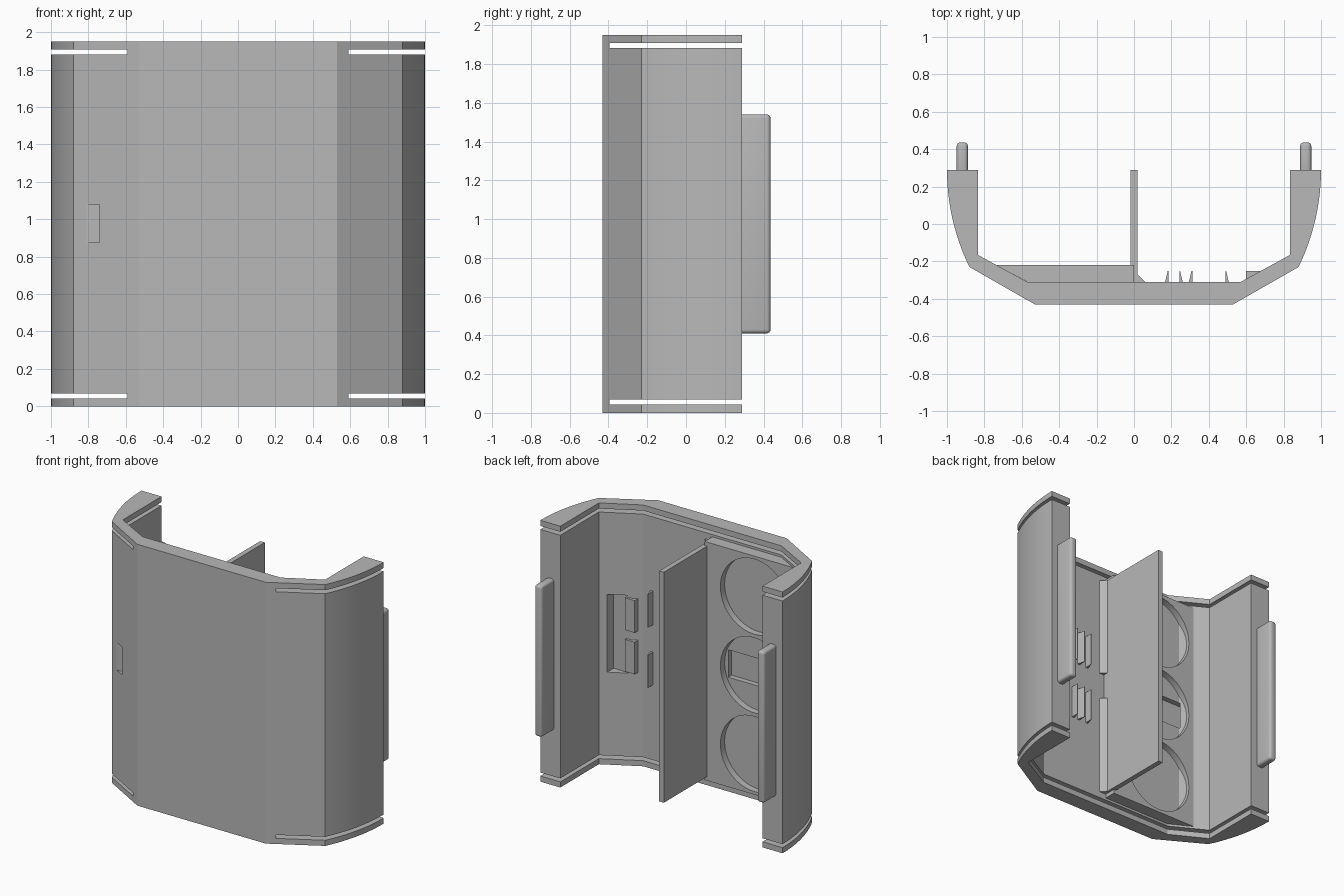
import bpy, bmesh, math

if "Cube" in bpy.data.objects:
    bpy.data.objects.remove(bpy.data.objects["Cube"], do_unlink=True)

grey = bpy.data.materials.new("plain grey")
grey.use_nodes = True
grey.diffuse_color = (0.48, 0.48, 0.48, 1)
grey.node_tree.nodes["Principled BSDF"].inputs["Base Color"].default_value = (0.48, 0.48, 0.48, 1)

HEIGHT = 1.95
MID = HEIGHT / 2


def prism(name, outline, z0, z1):
    """Extrude a plan outline from z0 to z1."""
    bm = bmesh.new()
    base = bm.faces.new([bm.verts.new((x, y, z0)) for x, y in outline])
    ext = bmesh.ops.extrude_face_region(bm, geom=[base])
    tops = [v for v in ext["geom"] if isinstance(v, bmesh.types.BMVert)]
    bmesh.ops.translate(bm, verts=tops, vec=(0, 0, z1 - z0))
    bmesh.ops.recalc_face_normals(bm, faces=bm.faces)
    mesh = bpy.data.meshes.new(name)
    bm.to_mesh(mesh)
    bm.free()
    mesh.materials.append(grey)
    obj = bpy.data.objects.new(name, mesh)
    bpy.context.collection.objects.link(obj)
    return obj


def box(name, x0, x1, y0, y1, z0, z1):
    return prism(name, [(x0, y0), (x1, y0), (x1, y1), (x0, y1)], z0, z1)


def activate(obj):
    bpy.ops.object.select_all(action="DESELECT")
    obj.select_set(True)
    bpy.context.view_layer.objects.active = obj


def apply(obj, mod):
    activate(obj)
    bpy.ops.object.modifier_apply(modifier=mod.name)


def cut(obj, cutter):
    mod = obj.modifiers.new("cut", "BOOLEAN")
    mod.operation = "DIFFERENCE"
    mod.solver = "EXACT"
    mod.object = cutter
    apply(obj, mod)
    bpy.data.objects.remove(cutter, do_unlink=True)


def smooth(obj, degrees):
    activate(obj)
    bpy.ops.object.shade_smooth_by_angle(angle=math.radians(degrees))


# Shell: faceted front with curved side wings
BACK = 0.29
radius, sweep, steps = 1.187, math.asin(0.52 / 1.187), 12
arc = [(1 - radius + radius * math.cos(sweep * i / steps),
        BACK - radius * math.sin(sweep * i / steps)) for i in range(steps + 1)]
half = [(0.57, -0.31), (0.835, -0.165), (0.835, BACK)] + arc + [(0.53, -0.43)]
shell = prism("shell", half + [(-x, y) for x, y in reversed(half)], 0, HEIGHT)

# Grooves near the top and bottom edges, open through the wings
for z in (0.042, HEIGHT - 0.068):
    cut(shell, box("groove_cutter", -1.2, 1.2, -0.395, 0.5, z, z + 0.026))

# Pocket in the left angled wall, cable channel on the right
CH0, CH1 = 0.875, 1.08


def channel():
    return box("channel_cutter", -1.2, -0.16, -0.31, -0.268, CH0, CH1)


cut(shell, box("pocket_cutter", 0.6, 0.785, -0.268, -0.1, 0.69, 1.27))
cut(shell, channel())
smooth(shell, 15)

# Holder plate with three round recesses
plate = prism("holder_plate", [(-0.735, -0.22), (0, -0.22), (0, -0.312), (-0.565, -0.312)],
              0.085, HEIGHT - 0.085)
for i in (-1, 0, 1):
    bpy.ops.mesh.primitive_cylinder_add(vertices=64, radius=0.28, depth=0.1,
                                        location=(-0.41, -0.22, MID + i * 0.587),
                                        rotation=(math.pi / 2, 0, 0))
    cut(plate, bpy.context.object)
cut(plate, channel())
smooth(plate, 20)

# Central divider and its corner gussets
DIV = 0.115
box("divider", -0.02, 0.018, -0.32, BACK, DIV, HEIGHT - DIV)
for z0, z1 in ((DIV, CH0), (CH1, HEIGHT - DIV)):
    prism("divider_gusset", [(0.015, -0.315), (0.065, -0.315), (0.015, -0.265)], z0, z1)

# Tapered clips and blocks that hold small parts on the left side
for z0, z1 in ((0.63, CH0), (CH1, 1.33)):
    for x, lean in ((0.185, -1), (0.242, 1), (0.312, -1), (0.488, 1)):
        prism("clip", [(x, -0.315), (x + lean * 0.02, -0.315),
                       (x + lean * 0.004, -0.25), (x, -0.25)], z0, z1)
for z0 in (0.7, 1.01):
    box("retaining_block", 0.6, 0.68, -0.32, -0.252, z0, z0 + 0.24)

# Rounded tongues on the wing ends
for side, x in (("left", 0.918), ("right", -0.918)):
    tongue = box(side + "_tongue", x - 0.03, x + 0.03, BACK - 0.04, 0.436, 0.41, 1.54)
    bevel = tongue.modifiers.new("round", "BEVEL")
    bevel.width = 0.02
    bevel.segments = 4
    apply(tongue, bevel)
    smooth(tongue, 35)
